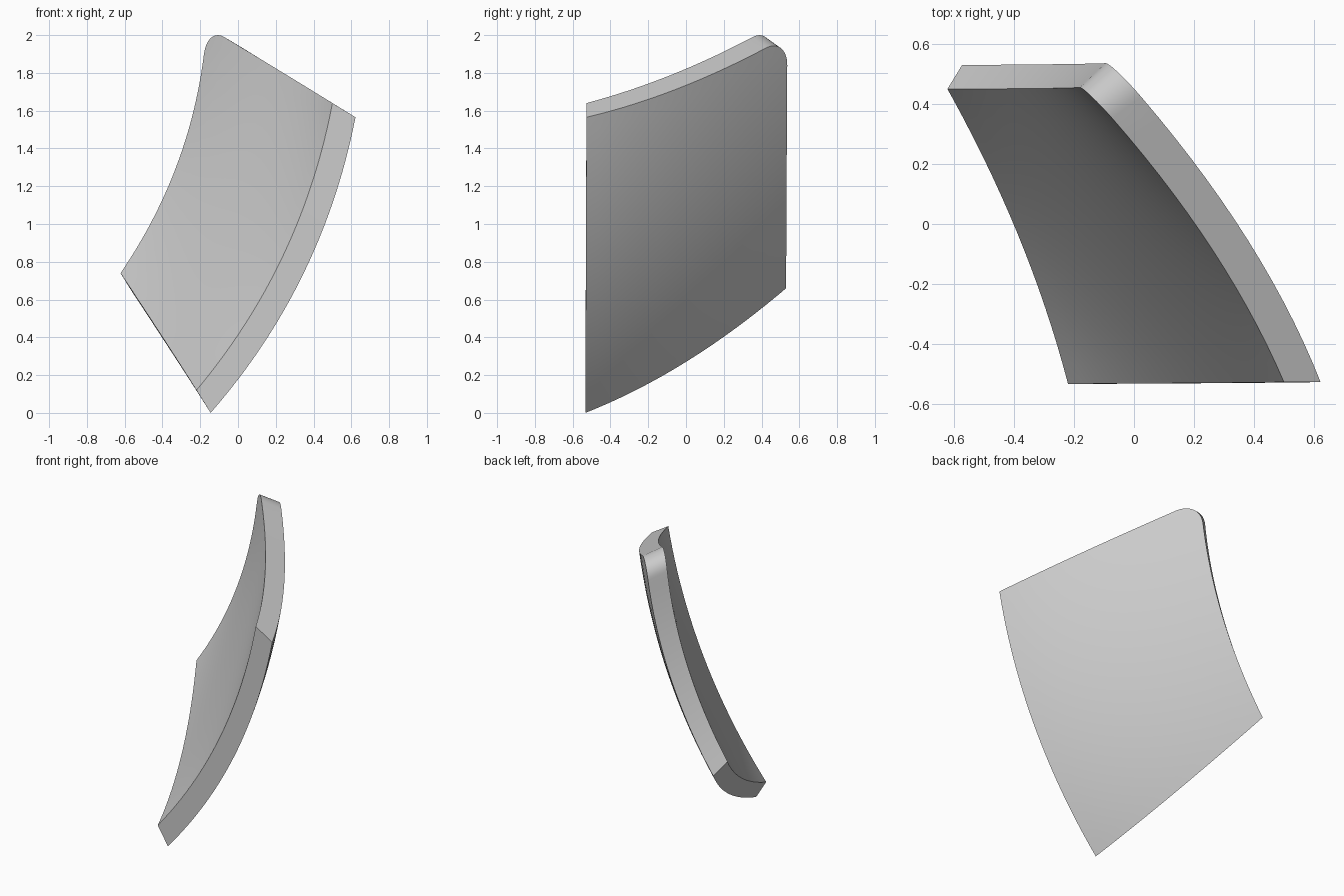
import bpy
import bmesh
import math
from mathutils import Vector

cube = bpy.data.objects.get("Cube")
if cube:
    bpy.data.objects.remove(cube)

COLS, ROWS = 24, 28
ROUND = 0.105  # size of the rounded top rear corner, as a share of each side


def weights(t):
    """Quadratic through the start, middle and end of a side."""
    return ((1 - t) * (1 - 2 * t), 4 * t * (1 - t), t * (2 * t - 1))


def make_sheet(front, rear, bottom_mid, top_mid, flatten):
    """Return a doubly curved sheet as a function of height u and depth v.
    flatten pulls the middle towards a straight span from front to rear."""
    f, r = [Vector(p) for p in front], [Vector(p) for p in rear]
    b, t = Vector(bottom_mid), Vector(top_mid)
    span = (f[1] + r[1]) / 2
    centre = span + (b + t) / 2 - (f[0] + f[2] + r[0] + r[2]) / 4
    net = (f, (b, centre.lerp(span, flatten), t), r)

    def point(u, v):
        total = Vector()
        for wv, row in zip(weights(v), net):
            for wu, p in zip(weights(u), row):
                total += wu * wv * p
        return total
    return point


outer = make_sheet(
    [(-0.145, -0.533, 0), (0.343, -0.53, 0.73), (0.622, -0.527, 1.565)],
    [(-0.573, 0.53, 0.66), (-0.236, 0.533, 1.293), (-0.076, 0.537, 1.994)],
    (-0.318, 0, 0.27), (0.345, 0, 1.734), 0)
inner = make_sheet(
    [(-0.22, -0.533, 0.12), (0.239, -0.53, 0.833), (0.5, -0.527, 1.64)],
    [(-0.622, 0.45, 0.74), (-0.305, 0.452, 1.364), (-0.166, 0.456, 2.046)],
    (-0.385, -0.04, 0.378), (0.228, -0.035, 1.807), 0.75)

# Depth rows, closing up around the rounded corner
half = ROWS // 2
depths = [(1 - ROUND) * i / half for i in range(half)]
depths += [1 - ROUND + ROUND * math.sin(math.pi / 2 * i / half)
           for i in range(half + 1)]


def top_limit(v):
    s = max(0, (v - 1 + ROUND) / ROUND)
    return 1 - ROUND * (1 - math.sqrt(max(0, 1 - s * s)))


bm = bmesh.new()


def add_grid(sheet):
    grid = [[bm.verts.new(sheet(top_limit(v) * i / COLS, v))
             for i in range(COLS + 1)] for v in depths]
    for a, b in zip(grid, grid[1:]):
        for i in range(COLS):
            bm.faces.new((a[i], a[i + 1], b[i + 1], b[i]))
    # Boundary loop: front, top, rear, bottom
    return (grid[0][:-1] + [row[-1] for row in grid[:-1]]
            + grid[-1][:0:-1] + [row[0] for row in grid[:0:-1]])


# Two curved faces joined by the rim
loop_out, loop_in = add_grid(outer), add_grid(inner)
n = len(loop_out)
for i in range(n):
    j = (i + 1) % n
    bm.faces.new((loop_out[i], loop_out[j], loop_in[j], loop_in[i]))
bmesh.ops.recalc_face_normals(bm, faces=bm.faces)

mesh = bpy.data.meshes.new("curved_plate")
bm.to_mesh(mesh)
bm.free()
plate = bpy.data.objects.new("curved_plate", mesh)
bpy.context.collection.objects.link(plate)

# Plain grey
grey = bpy.data.materials.new("light_grey")
grey.use_nodes = True
colour = (0.6, 0.6, 0.6, 1)
grey.diffuse_color = colour
grey.node_tree.nodes["Principled BSDF"].inputs["Base Color"].default_value = colour
mesh.materials.append(grey)

# Smooth faces with crisp rim edges
bpy.ops.object.select_all(action="DESELECT")
plate.select_set(True)
bpy.context.view_layer.objects.active = plate
bpy.ops.object.shade_smooth_by_angle(angle=math.radians(30))
